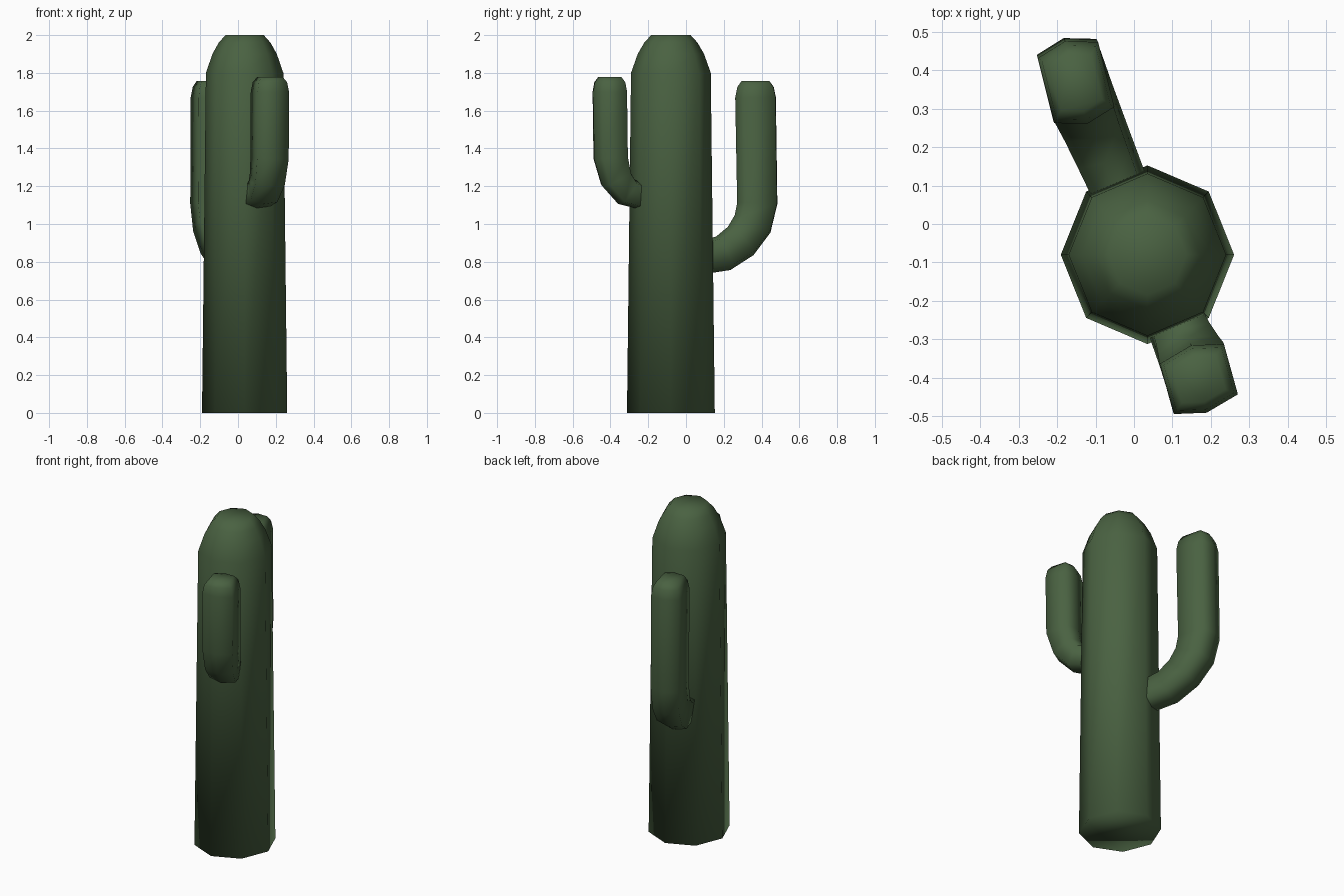
import bpy, bmesh, math
from mathutils import Vector

if "Cube" in bpy.data.objects:
    bpy.data.objects.remove(bpy.data.objects["Cube"])

green = bpy.data.materials.new("cactus green")
green.diffuse_color = (0.068, 0.122, 0.054, 1)
green.use_nodes = True
green.node_tree.nodes["Principled BSDF"].inputs["Base Color"].default_value = green.diffuse_color

CENTRE = Vector((0.035, -0.08, 0))


def skin(name, rings, cap_start=True):
    """Bridge equal-sized rings of points into a closed smooth tube."""
    bm = bmesh.new()
    loops = [[bm.verts.new(p) for p in ring] for ring in rings]
    n = len(loops[0])
    for a, b in zip(loops, loops[1:]):
        for i in range(n):
            j = (i + 1) % n
            bm.faces.new((a[i], a[j], b[j], b[i]))
    if cap_start:
        bm.faces.new(loops[0][::-1])
    bm.faces.new(loops[-1])
    bmesh.ops.recalc_face_normals(bm, faces=bm.faces)
    for f in bm.faces:
        f.smooth = True
    mesh = bpy.data.meshes.new(name)
    bm.to_mesh(mesh)
    bm.free()
    mesh.materials.append(green)
    obj = bpy.data.objects.new(name, mesh)
    bpy.context.collection.objects.link(obj)
    return obj


def arm(name, heading, path, section):
    """Sweep a hexagon along (distance, height, scale) stations in a vertical plane."""
    h = math.radians(heading)
    out = Vector((math.cos(h), math.sin(h), 0))
    side = Vector((-math.sin(h), math.cos(h), 0))
    up = Vector((0, 0, 1))
    half = [(r * math.cos(math.radians(a)), r * math.sin(math.radians(a))) for a, r in section]
    hexagon = half + [(-u, -v) for u, v in half]
    rings = []
    for i, (s, z, scale) in enumerate(path):
        a, b = path[max(i - 1, 0)], path[min(i + 1, len(path) - 1)]
        t = Vector((b[0] - a[0], b[1] - a[1])).normalized()
        if i == 0:
            t = Vector((1, 0))       # root lies flat on the trunk face
        if i >= len(path) - 2:
            t = Vector((0, 1))       # tip is level
        normal = out * t.y - up * t.x
        p = CENTRE + out * s + up * z
        rings.append([p + (normal * u + side * v) * scale for u, v in hexagon])
    return skin(name, rings, cap_start=False)


# Trunk: tapered octagon with a rounded crown
profile = [(0, 0.229), (1.80, 0.208), (1.90, 0.173), (1.96, 0.139), (2.0, 0.103)]
skin("trunk", [[CENTRE + Vector((0.985 * r * math.cos(k * math.pi / 4),
                                 1.015 * r * math.sin(k * math.pi / 4), z))
                for k in range(8)] for z, r in profile])

# Long arm at the back
arm("back_arm", 112.5,
    [(0.19, 0.825, 0.78), (0.30, 0.845, 0.83), (0.40, 0.91, 0.88), (0.468, 1.0, 0.93),
     (0.495, 1.11, 0.95), (0.485, 1.67, 0.96), (0.485, 1.725, 0.86), (0.485, 1.757, 0.66)],
    [(-51, 0.125), (-7.5, 0.116), (35, 0.123)])

# Short arm at the front
arm("front_arm", 292.5,
    [(0.18, 1.15, 0.80), (0.255, 1.17, 0.86), (0.315, 1.24, 0.94), (0.345, 1.35, 1.0),
     (0.350, 1.70, 1.0), (0.350, 1.75, 0.90), (0.350, 1.777, 0.68)],
    [(-58, 0.112), (-9.5, 0.090), (46, 0.109)])
